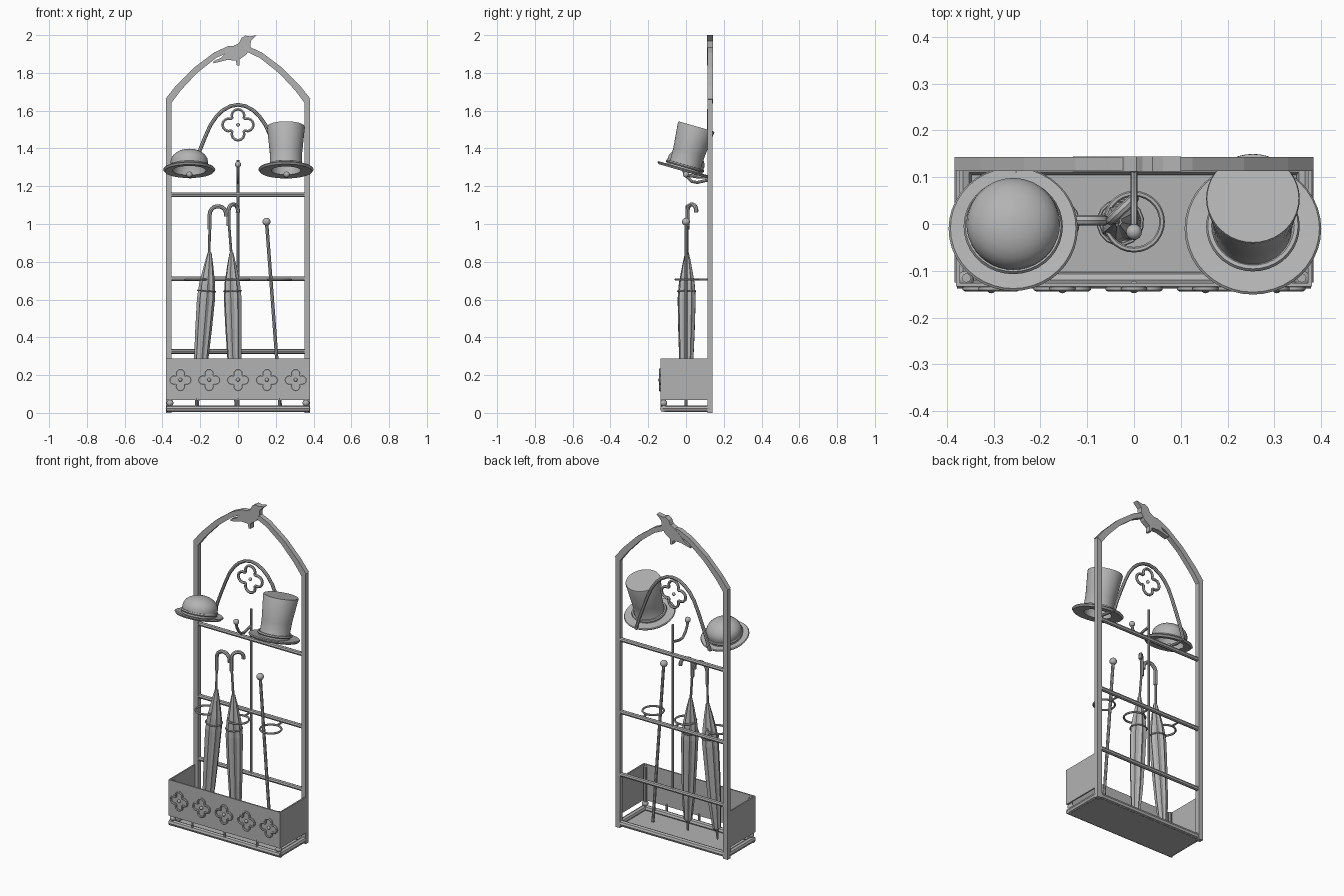
import bpy, bmesh, math
from mathutils import Vector, Matrix

if "Cube" in bpy.data.objects:
    bpy.data.objects.remove(bpy.data.objects["Cube"])

grey = bpy.data.materials.new("iron_grey")
grey.diffuse_color = (0.45, 0.45, 0.45, 1)
grey.use_nodes = True
grey.node_tree.nodes["Principled BSDF"].inputs["Base Color"].default_value = grey.diffuse_color
BACK = 0.128   # depth of the rear frame


def finish(o, smooth=True):
    if not o.data.materials:
        o.data.materials.append(grey)
    if smooth:
        bpy.ops.object.select_all(action='DESELECT')
        o.select_set(True)
        bpy.context.view_layer.objects.active = o
        bpy.ops.object.shade_smooth_by_angle(angle=math.radians(35))
    return o


def from_bm(name, bm, smooth=True):
    bmesh.ops.recalc_face_normals(bm, faces=bm.faces[:])
    me = bpy.data.meshes.new(name)
    bm.to_mesh(me)
    bm.free()
    o = bpy.data.objects.new(name, me)
    bpy.context.collection.objects.link(o)
    return finish(o, smooth)


def box(name, x0, x1, y0, y1, z0, z1):
    bm = bmesh.new()
    m = Matrix.Translation(((x0 + x1) / 2, (y0 + y1) / 2, (z0 + z1) / 2)) @ \
        Matrix.Diagonal((x1 - x0, y1 - y0, z1 - z0, 1))
    bmesh.ops.create_cube(bm, size=1, matrix=m)
    return from_bm(name, bm, False)


def ball(name, c, r):
    bm = bmesh.new()
    bmesh.ops.create_uvsphere(bm, u_segments=16, v_segments=10, radius=r,
                              matrix=Matrix.Translation(c))
    return from_bm(name, bm)


def tube(name, pts, r, cyclic=False, res=2):
    """Round bar swept along a list of points."""
    cu = bpy.data.curves.new(name, 'CURVE')
    cu.dimensions = '3D'
    cu.bevel_depth = r
    cu.bevel_resolution = res
    cu.use_fill_caps = True
    s = cu.splines.new('POLY')
    s.points.add(len(pts) - 1)
    for p, co in zip(s.points, pts):
        p.co = (*co, 1)
    s.use_cyclic_u = cyclic
    o = bpy.data.objects.new(name, cu)
    bpy.context.collection.objects.link(o)
    bpy.ops.object.select_all(action='DESELECT')
    o.select_set(True)
    bpy.context.view_layer.objects.active = o
    bpy.ops.object.convert(target='MESH')
    return finish(bpy.context.object)


def lathe(name, prof, matrix, seg=32, smooth=True, flute=0.0):
    """Revolve (radius, height) pairs; flute pulls in every second column."""
    bm = bmesh.new()
    rings = []
    for r, z in prof:
        ring = []
        for i in range(seg):
            a = 2 * math.pi * i / seg
            k = r * (1 - flute * (i % 2))
            ring.append(bm.verts.new(matrix @ Vector((k * math.cos(a), k * math.sin(a), z))))
        rings.append(ring)
    for lo, hi in zip(rings, rings[1:]):
        for i in range(seg):
            j = (i + 1) % seg
            bm.faces.new((lo[i], lo[j], hi[j], hi[i]))
    bm.faces.new(rings[0])
    bm.faces.new(rings[-1])
    return from_bm(name, bm, smooth)


def plate(name, outline, y0, y1):
    """Outline in x, z extruded through depth."""
    bm = bmesh.new()
    f = bm.faces.new([bm.verts.new((x, y0, z)) for x, z in outline])
    ext = bmesh.ops.extrude_face_region(bm, geom=[f])
    vs = [v for v in ext['geom'] if isinstance(v, bmesh.types.BMVert)]
    bmesh.ops.translate(bm, verts=vs, vec=(0, y1 - y0, 0))
    return from_bm(name, bm, False)


def quatrefoil(name, x, y, z, size, r):
    """Four joined lobes with a small centre stud."""
    d, lobe, pts = size * 0.54, size * 0.46 - r, []
    for q in range(4):
        for i in range(9):
            a = math.radians(90 * q - 112 + 28 * i)
            b = math.radians(90 * q)
            pts.append((x + d * math.cos(b) + lobe * math.cos(a), y,
                        z + d * math.sin(b) + lobe * math.sin(a)))
    tube(name, pts, r, True, 1)
    ball(name + "_stud", (x, y, z), 0.01)


# rear frame: posts, rails, arched top band
for s in (-1, 1):
    box("rear_post", s * 0.367 - 0.015, s * 0.367 + 0.015, BACK - 0.015, BACK + 0.013, 0, 1.66)
for z in (0.325, 0.71, 1.155):
    tube("cross_rail", [(-0.36, BACK, z), (0.36, BACK, z)], 0.013)
half = [(0.367, 1.645), (0.315, 1.712), (0.225, 1.805), (0.12, 1.885), (0.05, 1.917)]
inner = half + [(-x, z) for x, z in reversed(half)]
outer = [(x * 1.045, z + 0.018 + 0.008 * (1 - abs(x) / 0.367)) for x, z in inner]
plate("top_arch", [(x * 0.965, z - 0.006) for x, z in inner] + outer[::-1], BACK - 0.015, BACK + 0.015)

# bird on the arch
plate("bird", [(-0.13, 1.85), (-0.13, 1.862), (-0.09, 1.88), (-0.06, 1.912), (-0.02, 1.945),
               (0.005, 1.957), (0.018, 1.985), (0.04, 1.998), (0.062, 1.993), (0.1, 2.0),
               (0.068, 1.968), (0.066, 1.935), (0.045, 1.898), (0.008, 1.872), (0.008, 1.84),
               (-0.006, 1.84), (-0.012, 1.866), (-0.06, 1.868)], BACK - 0.016, BACK + 0.016)

# inner arch that ends in hat pegs, with the ornament inside it
pts = [(0.25, 1.25), (0.228, 1.32), (0.2, 1.395), (0.172, 1.465), (0.145, 1.525),
       (0.112, 1.572), (0.08, 1.602), (0.04, 1.624)]
path = pts + [(0, 1.631)] + [(-x, z) for x, z in reversed(pts)]
tube("hat_arch", [(x, BACK, z) for x, z in path], 0.01)
for s in (-1, 1):
    tube("hat_peg", [(s * 0.25, BACK, 1.25), (s * 0.257, 0.06, 1.25), (s * 0.257, 0, 1.26)], 0.009)
    ball("peg_knob", (s * 0.257, 0, 1.262), 0.016)
quatrefoil("arch_ornament", 0, BACK - 0.008, 1.525, 0.09, 0.008)

# centre bar and its hook
tube("centre_bar", [(0, BACK, 0.325), (0, BACK, 1.34)], 0.008)
tube("centre_hook", [(0, BACK, 1.235), (0, 0.06, 1.22), (0, 0.03, 1.225), (0, 0.005, 1.25),
                     (0, -0.012, 1.28), (0, -0.017, 1.31)], 0.008)
ball("hook_knob", (0, -0.017, 1.315), 0.017)

# holding rings
for x in (-0.22, 0, 0.22):
    tube("holding_ring", [(x + 0.06 * math.cos(a * math.pi / 14), 0.005 + 0.06 * math.sin(a * math.pi / 14), 0.706)
                          for a in range(28)], 0.006, True, 1)
    tube("ring_arm", [(x, 0.065, 0.706), (x, BACK, 0.706)], 0.006)

# planter box, open at the back and raised above the base tray
box("front_panel", -0.38, 0.38, -0.134, -0.126, 0.067, 0.288)
for s in (-1, 1):
    box("side_panel", s * 0.376 - 0.004, s * 0.376 + 0.004, -0.134, BACK + 0.01, 0.067, 0.288)
for x in (-0.305, -0.153, 0, 0.153, 0.305):
    quatrefoil("panel_ornament", x, -0.138, 0.175, 0.062, 0.006)

# base tray with rails and short feet
box("base_plate", -0.37, 0.37, -0.125, BACK, 0.005, 0.015)
for y in (-0.12, BACK - 0.005):
    tube("base_rail", [(-0.378, y, 0.022), (0.378, y, 0.022)], 0.018)
for s in (-1, 1):
    tube("base_side_rail", [(s * 0.365, -0.125, 0.022), (s * 0.365, BACK, 0.022)], 0.018)
    tube("front_corner_post", [(s * 0.358, -0.115, 0.01), (s * 0.358, -0.115, 0.28)], 0.01)
    ball("corner_collar", (s * 0.36, -0.118, 0.052), 0.018)
for x in (-0.22, 0, 0.22):
    tube("panel_foot", [(x, -0.128, 0.03), (x, -0.128, 0.08)], 0.007)


# folded umbrellas
def umbrella(tip, top, hook, r_hook, ang):
    tip, top = Vector(tip), Vector(top)
    axis = top - tip
    m = Matrix.Translation(tip) @ axis.to_track_quat('Z', 'Y').to_matrix().to_4x4()
    h = axis.length
    prof = [(0.006, 0), (0.008, 0.05), (0.024, 0.07), (0.036, 0.25 * h), (0.044, 0.5 * h),
            (0.048, 0.7 * h), (0.042, 0.8 * h), (0.024, 0.92 * h), (0.01, h)]
    lathe("umbrella_canopy", prof, m, 16, False, 0.18)
    band = m @ Matrix.Translation((0, 0, 0.75 * h))
    tube("umbrella_strap", [band @ Vector((0.047 * math.cos(a * math.pi / 8), 0.047 * math.sin(a * math.pi / 8), 0))
                            for a in range(16)], 0.004, True, 1)
    hook = Vector(hook)
    tube("umbrella_shaft", [top - axis * 0.03, hook], 0.007)
    d = Vector((math.cos(ang), math.sin(ang), 0))
    curl = [hook - Vector((0, 0, 0.04))]
    for i in range(11):
        a = math.pi * (1 - i / 10 * 1.08)
        curl.append(hook + d * (r_hook * (1 + math.cos(a))) + Vector((0, 0, 0.04 + r_hook * math.sin(a))))
    tube("umbrella_handle", curl, 0.011)


umbrella((-0.215, 0, 0.03), (-0.15, 0.005, 0.85), (-0.15, 0.008, 1.01), 0.044, 0.0)
umbrella((-0.012, 0, 0.03), (-0.035, 0.005, 0.85), (-0.05, 0.008, 1.03), 0.034, 0.75)

# walking cane
tube("cane_shaft", [(0.225, 0, 0.02), (0.152, 0, 1.0)], 0.009)
ball("cane_knob", (0.151, 0, 1.012), 0.021)


# tilted hats, hollow underneath
def hat(name, x, prof, band_r):
    m = Matrix.Translation((x, -0.012, 1.283)) @ Matrix.Rotation(math.radians(-16), 4, 'X')
    lathe(name, prof, m, 40)
    tube(name + "_band", [m @ Vector((band_r * math.cos(a * math.pi / 18), band_r * math.sin(a * math.pi / 18), 0.025))
                          for a in range(36)], 0.008, True, 1)


dome = [(0.1 * math.cos(a), 0.045 + 0.07 * math.sin(a)) for a in
        [math.radians(d) for d in (0, 15, 30, 45, 60, 75, 88)]]
hat("bowler_hat", -0.258, [(0.002, 0.1), (0.06, 0.09), (0.088, 0.045), (0.088, 0), (0.13, -0.004), (0.138, 0.006),
                           (0.134, 0.011), (0.1, 0.008), (0.097, 0.02)] + dome, 0.098)
hat("top_hat", 0.254, [(0.002, 0.23), (0.088, 0.23), (0.078, 0), (0.138, -0.004), (0.146, 0.006),
                       (0.142, 0.011), (0.09, 0.008), (0.084, 0.02), (0.086, 0.1), (0.1, 0.238), (0.098, 0.243)], 0.092)
